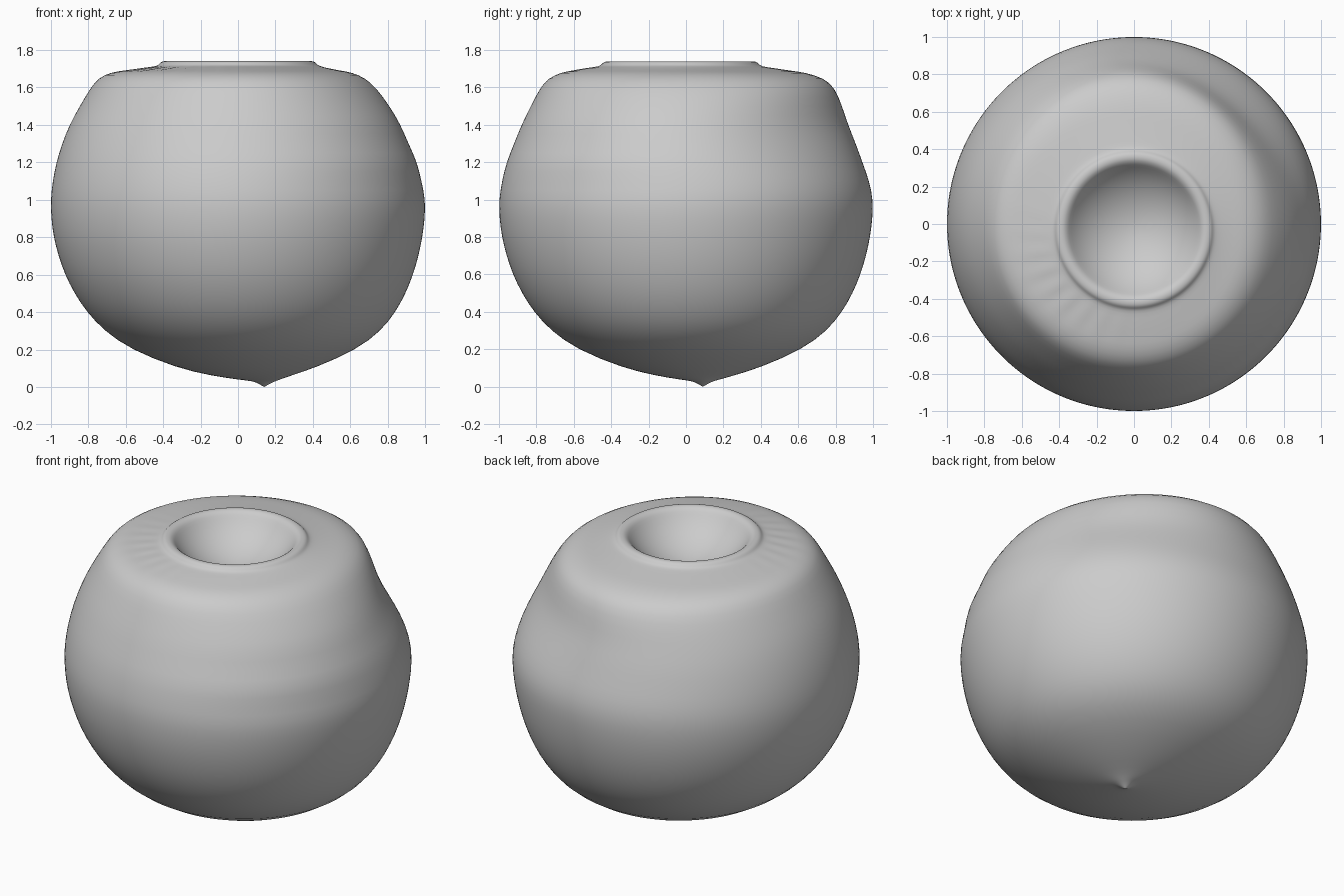
import bpy, bmesh
from math import sin, cos, pi, exp, sqrt

cube = bpy.data.objects.get("Cube")
if cube:
    bpy.data.objects.remove(cube, do_unlink=True)

SEGMENTS = 96
TIP_X, TIP_Y, MOUTH_Y = 0.14, 0.09, -0.03

# Lower body: height, radius, how far the ring slides towards the tip
LOWER = [(0.008, 0.014, 1), (0.02, 0.035, 1), (0.031, 0.06, 1),
         (0.039, 0.11, 0.8), (0.06, 0.21, 0.5), (0.1, 0.365, 0.3),
         (0.2, 0.605, 0.22), (0.3, 0.74, 0.18), (0.4, 0.825, 0.12),
         (0.5, 0.885, 0.08), (0.6, 0.93, 0.04), (0.7, 0.962, 0.02),
         (0.8, 0.985, 0), (0.9, 0.998, 0), (1.0, 1.001, 0)]

# Shoulder: height, then radius towards +x, +y, -x, -y
SHOULDER = [(1.1, 0.985, 0.983, 0.99, 0.985), (1.2, 0.96, 0.95, 0.97, 0.96),
            (1.3, 0.925, 0.92, 0.94, 0.92), (1.4, 0.88, 0.88, 0.9, 0.88),
            (1.5, 0.82, 0.845, 0.845, 0.83), (1.6, 0.74, 0.8, 0.785, 0.78),
            (1.65, 0.68, 0.74, 0.745, 0.735), (1.68, 0.61, 0.64, 0.68, 0.67),
            (1.69, 0.54, 0.57, 0.6, 0.6), (1.704, 0.47, 0.49, 0.5, 0.51)]

# Rim: height, radius
RIM = [(1.711, 0.445), (1.718, 0.425), (1.732, 0.415), (1.74, 0.4),
       (1.74, 0.375), (1.73, 0.36)]


def bump(value, centre, width):
    return exp(-((value - centre) / width) ** 2)


def facing(a, direction):
    """Falloff around a compass direction, 1 when facing it."""
    return max(0, cos(a - direction)) ** 4


def shoulder_radius(row, a):
    east, north, west, south = row[1:]
    x_side = east if cos(a) > 0 else west
    y_side = north if sin(a) > 0 else south
    return x_side * cos(a) ** 2 + y_side * sin(a) ** 2


def dent(a, z):
    """Soft hollow on the back shoulder and faint waves on the front one."""
    hollow = 0.06 * facing(a, pi / 4) * bump(z, 1.38, 0.2)
    waves = 0.008 * facing(a, -pi / 5) * bump(z, 1.2, 0.25) * sin(z * 30)
    return hollow + waves


def add_ring(bm, point):
    return [bm.verts.new(point(2 * pi * i / SEGMENTS)) for i in range(SEGMENTS)]


bm = bmesh.new()
rings = []
for z, r, s in LOWER:
    rings.append(add_ring(bm, lambda a: (
        TIP_X * s + r * cos(a), TIP_Y * s + r * sin(a), z)))

for row in SHOULDER:
    z = row[0]
    slide = MOUTH_Y * max(0, (z - 1.68) / 0.03)

    def shoulder_point(a):
        r = shoulder_radius(row, a) - dent(a, z)
        pucker = 0.005 * bump(z, 1.7, 0.012) * sin(a * 32) * facing(a, -2.4)
        return r * cos(a), r * sin(a) + slide, z + pucker
    rings.append(add_ring(bm, shoulder_point))

for z, r in RIM:
    rings.append(add_ring(bm, lambda a: (
        r * cos(a), MOUTH_Y + r * sin(a), z)))

# Shallow round dish inside the rim
DISH_R, FLOOR = 0.42, 1.535
for r in (0.35, 0.32, 0.27, 0.2, 0.12, 0.05):
    z = FLOOR + DISH_R - sqrt(DISH_R ** 2 - r ** 2)
    rings.append(add_ring(bm, lambda a: (
        r * cos(a), MOUTH_Y + r * sin(a), z)))

# Skin the rings and close both ends
for low, high in zip(rings, rings[1:]):
    for i in range(SEGMENTS):
        j = (i + 1) % SEGMENTS
        bm.faces.new((low[i], low[j], high[j], high[i]))
tip = bm.verts.new((TIP_X, TIP_Y, 0))
floor = bm.verts.new((0, MOUTH_Y, FLOOR))
for i in range(SEGMENTS):
    j = (i + 1) % SEGMENTS
    bm.faces.new((tip, rings[0][j], rings[0][i]))
    bm.faces.new((floor, rings[-1][i], rings[-1][j]))
bmesh.ops.recalc_face_normals(bm, faces=bm.faces)

mesh = bpy.data.meshes.new("round_pot")
bm.to_mesh(mesh)
bm.free()
pot = bpy.data.objects.new("round_pot", mesh)
bpy.context.collection.objects.link(pot)

grey = bpy.data.materials.new("light_grey")
grey.use_nodes = True
colour = (0.6, 0.6, 0.6, 1)
grey.diffuse_color = colour
grey.node_tree.nodes["Principled BSDF"].inputs["Base Color"].default_value = colour
mesh.materials.append(grey)

subdivision = pot.modifiers.new("smooth_surface", "SUBSURF")
subdivision.levels = subdivision.render_levels = 1

bpy.context.view_layer.objects.active = pot
pot.select_set(True)
bpy.ops.object.shade_smooth()
